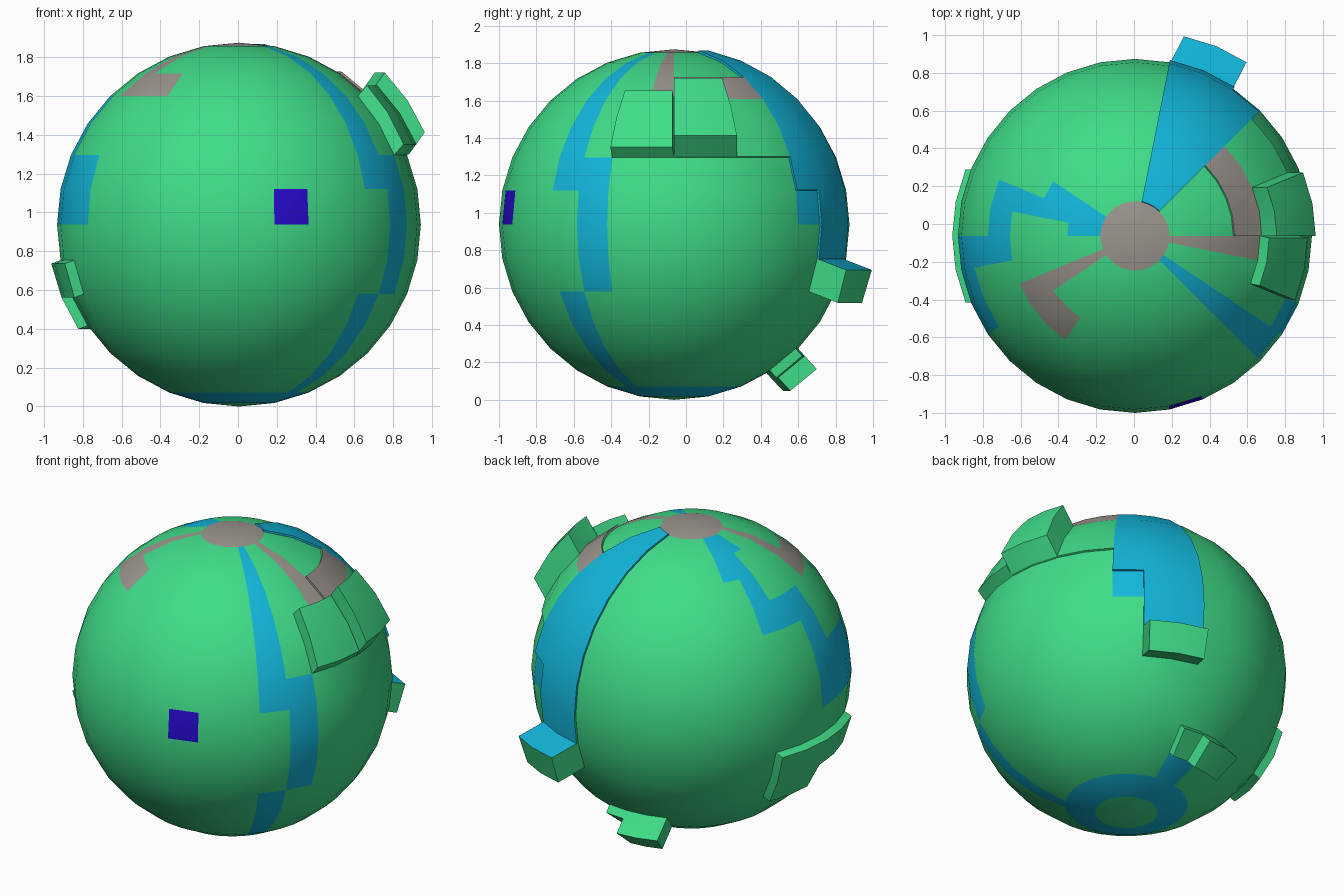
import bpy, bmesh, math
from mathutils import Vector

if "Cube" in bpy.data.objects:
    bpy.data.objects.remove(bpy.data.objects["Cube"])

R = 0.937
CENTRE = Vector((0.005, -0.063, R))
SEG, ROWS = 32, 16
STEP = math.tau / SEG
GREEN, BLUE, GREY, VIOLET = range(4)


def cell_of(face):
    """(row from the top, segment counter-clockwise from +x) of a face."""
    c = face.calc_center_median()
    row = int(math.acos(max(-1, min(1, c.z / c.length))) / STEP)
    return row, int((math.atan2(c.y, c.x) % math.tau) / STEP)


bm = bmesh.new()
bmesh.ops.create_uvsphere(bm, u_segments=SEG, v_segments=ROWS, radius=R)
grid = {cell_of(f): f for f in bm.faces}


def block(rows, segs):
    return [(r, s) for r in rows for s in segs]


def paint(colour, rows, segs):
    for c in block(rows, segs):
        grid[c].material_index = colour


def extrude(cells, shift=None, radial=0.0, side=None):
    """Pull a patch of cells outwards; returns the new side faces."""
    old = [grid[c] for c in cells]
    res = bmesh.ops.extrude_face_region(bm, geom=old)
    caps = [g for g in res["geom"] if isinstance(g, bmesh.types.BMFace)]
    verts = [g for g in res["geom"] if isinstance(g, bmesh.types.BMVert)]
    for c, f in [(cell_of(f), f) for f in caps]:
        # snap to the requested cell nearest the cap
        grid[c] = f
    left = [f for f in old if f.is_valid]
    if left:
        bmesh.ops.delete(bm, geom=left, context='FACES')
    for v in verts:
        v.co += shift if shift else v.co.normalized() * radial
    capset = set(caps)
    sides = {f for v in verts for f in v.link_faces} - capset
    if side is not None:
        for f in sides:
            f.material_index = side
    bm.normal_update()
    return sides


# Grey polar cap and its arms
paint(GREY, [0], range(SEG))
paint(GREY, [1, 2, 3], [18, 31])
paint(GREY, [3], [19, 20, 0, 1, 2, 3])

# Blue band at the back right
paint(BLUE, range(1, 9), [5, 6])
paint(BLUE, range(1, 8), [4])
# Blue zigzag on the left
for rows, segs in (([1], [13, 14, 15]), ([2], [13, 14]), ([3], [14]),
                   ([4], [14, 15, 16]), ([5], [16]), ([6, 7], [16, 17, 18])):
    paint(BLUE, rows, segs)
# Blue stream at the front right, running to the bottom ring
paint(BLUE, range(1, 7), [28])
paint(BLUE, range(6, 10), [29])
paint(BLUE, range(10, 14), [28])
paint(BLUE, [14], range(SEG))
paint(BLUE, [13], [7, 8])
# Violet square on the front
paint(VIOLET, [7], [25])

# Slightly raised plate: blue band and the green/grey area beside it
extrude(block(range(1, 9), [5, 6]) + block(range(1, 7), [4])
        + block([3, 4, 5], [0, 1, 2, 3]), radial=0.012)

# Two large blocks on the upper right
extrude(block([4, 5], [0, 1]), Vector((0.08, 0, 0.112)), side=GREEN)
extrude(block([4, 5], [30, 31]), Vector((0.048, -0.01, 0.055)), side=GREEN)

# Box at the foot of the blue band, blue on top
for f in extrude(block([9], [5, 6]), Vector((0.08, 0.155, -0.06)), side=GREEN):
    if f.normal.z > 0.5:
        f.material_index = BLUE

# Stepped ridge on the lower left
extrude(block([9], [14, 15, 16, 17]) + block([10], [14, 15]),
        Vector((-0.048, 0, -0.018)), side=GREEN)

# Small stepped block underneath at the back
extrude(block([12], [7, 8, 9]), Vector((0, 0.035, -0.04)), side=GREEN)
extrude(block([12], [8, 9]), Vector((0, 0.065, -0.07)), side=GREEN)

bmesh.ops.translate(bm, verts=bm.verts, vec=CENTRE)
mesh = bpy.data.meshes.new("globe")
bm.to_mesh(mesh)
bm.free()
for name, rgb in (("green", (0.05, 0.72, 0.25)), ("blue", (0.006, 0.47, 0.71)),
                  ("grey", (0.33, 0.30, 0.27)), ("violet", (0.02, 0.003, 0.62))):
    mat = bpy.data.materials.new(name)
    mat.diffuse_color = (*rgb, 1)
    mat.use_nodes = True
    mat.node_tree.nodes["Principled BSDF"].inputs["Base Color"].default_value = mat.diffuse_color
    mesh.materials.append(mat)

globe = bpy.data.objects.new("globe", mesh)
bpy.context.collection.objects.link(globe)
bpy.context.view_layer.objects.active = globe
globe.select_set(True)
bpy.ops.object.shade_smooth_by_angle(angle=math.radians(30))
